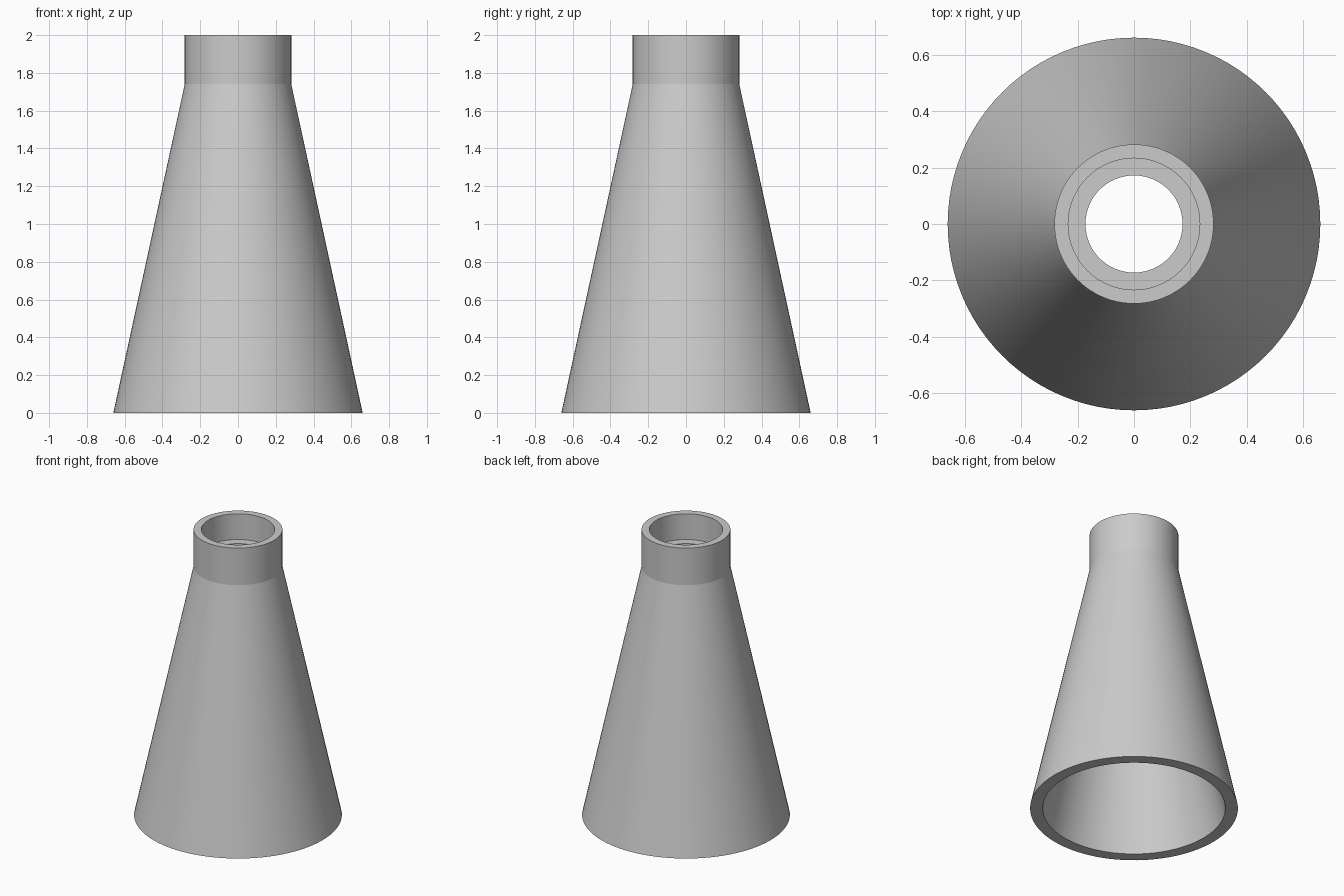
import bpy
import bmesh
from math import cos, sin, tau, radians

cube = bpy.data.objects.get("Cube")
if cube:
    bpy.data.objects.remove(cube)

SEGMENTS = 96

# Plain grey material
grey = bpy.data.materials.new("light_grey")
grey.use_nodes = True
colour = (0.6, 0.6, 0.6, 1)
grey.diffuse_color = colour
grey.node_tree.nodes["Principled BSDF"].inputs["Base Color"].default_value = colour


def lathe(name, profile):
    """Revolve a closed (radius, height) profile around z."""
    bm = bmesh.new()
    rings = [[bm.verts.new((r * cos(tau * i / SEGMENTS), r * sin(tau * i / SEGMENTS), z))
              for i in range(SEGMENTS)] for r, z in profile]
    for k, ring in enumerate(rings):
        above = rings[(k + 1) % len(rings)]
        for i in range(SEGMENTS):
            j = (i + 1) % SEGMENTS
            bm.faces.new((ring[i], ring[j], above[j], above[i]))
    bmesh.ops.recalc_face_normals(bm, faces=bm.faces)
    mesh = bpy.data.meshes.new(name)
    bm.to_mesh(mesh)
    bm.free()
    mesh.materials.append(grey)
    obj = bpy.data.objects.new(name, mesh)
    bpy.context.collection.objects.link(obj)
    bpy.ops.object.select_all(action="DESELECT")
    obj.select_set(True)
    bpy.context.view_layer.objects.active = obj
    bpy.ops.object.shade_smooth_by_angle(angle=radians(10))
    return obj


# Hollow cone with a straight collar, a socket in its top and a through hole
lathe("hollow_cone", [
    (0.66, 0), (0.282, 1.74), (0.282, 2),       # outer wall and collar
    (0.233, 2), (0.233, 1.82), (0.172, 1.82),   # rim, socket and ledge
    (0.172, 1.74), (0.58, 0),                   # hole and inner wall
])
